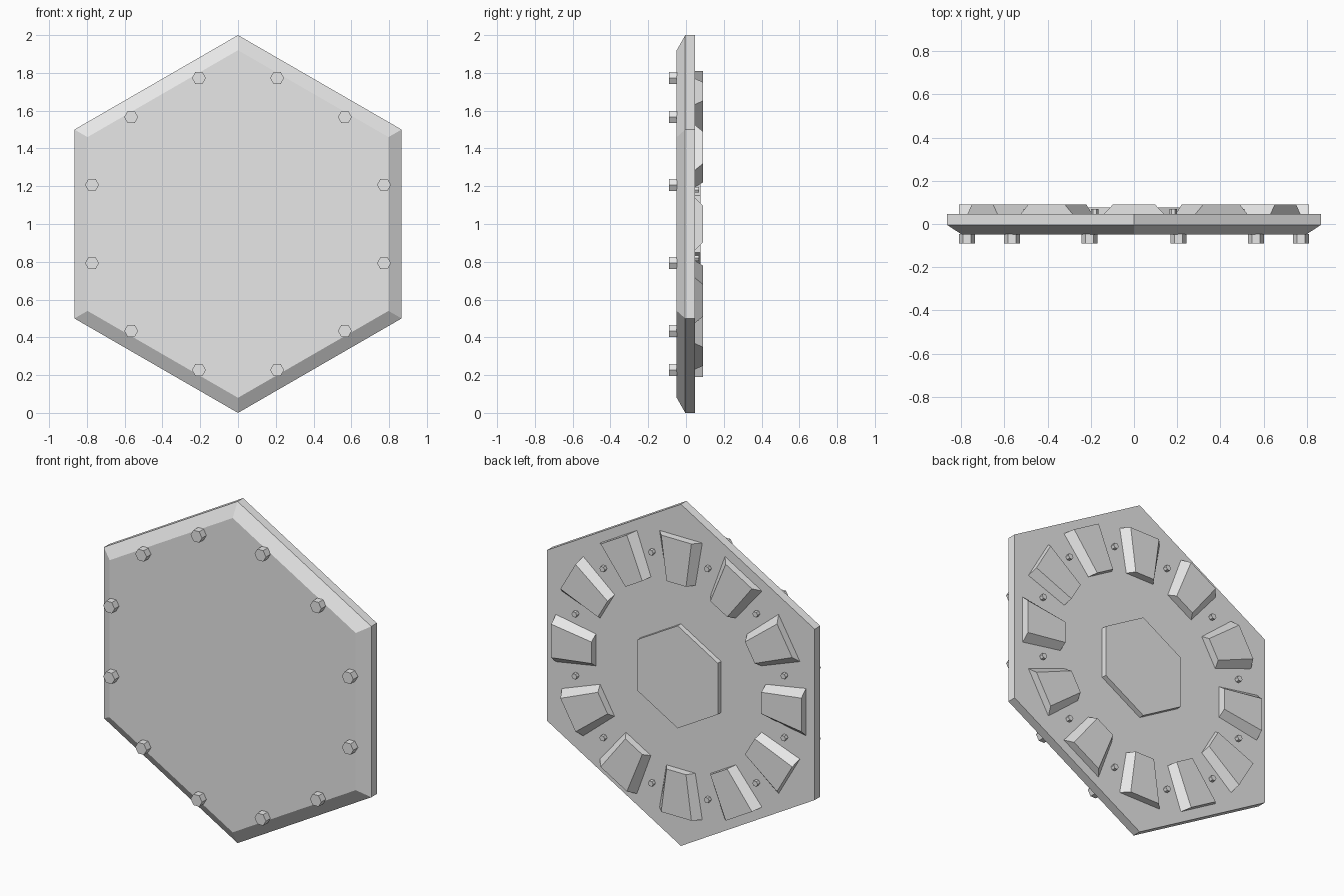
import bpy, bmesh, math

if "Cube" in bpy.data.objects:
    bpy.data.objects.remove(bpy.data.objects["Cube"])

grey = bpy.data.materials.new("plain_grey")
grey.diffuse_color = (0.8, 0.8, 0.8, 1)
grey.use_nodes = True
grey.node_tree.nodes["Principled BSDF"].inputs["Base Color"].default_value = grey.diffuse_color

CENTRE_Z = 1.0


def ring(radius, y, start=0.0, cx=0.0, cz=0.0):
    """Six points of a hexagon facing along y."""
    return [(cx + radius * math.cos(start + i * math.pi / 3), y,
             cz + radius * math.sin(start + i * math.pi / 3)) for i in range(6)]


def loft(name, rings, turn=0.0):
    """Closed solid through equal-sized rings, turned about the y axis."""
    bm = bmesh.new()
    c, s = math.cos(turn), math.sin(turn)
    loops = [[bm.verts.new((x * c - z * s, y, x * s + z * c + CENTRE_Z))
              for x, y, z in r] for r in rings]
    n = len(rings[0])
    for a, b in zip(loops, loops[1:]):
        for i in range(n):
            j = (i + 1) % n
            bm.faces.new((a[i], a[j], b[j], b[i]))
    bm.faces.new(loops[0])
    bm.faces.new(loops[-1])
    bmesh.ops.recalc_face_normals(bm, faces=bm.faces)
    mesh = bpy.data.meshes.new(name)
    bm.to_mesh(mesh)
    bm.free()
    mesh.materials.append(grey)
    obj = bpy.data.objects.new(name, mesh)
    bpy.context.collection.objects.link(obj)
    return obj


def wedge(y, inner, outer):
    """Trapezoid outline that widens away from the centre."""
    return [(0.55, y, -inner), (0.81, y, -outer), (0.81, y, outer), (0.55, y, inner)]


# Main plate with a chamfered front edge
UP = math.pi / 2
loft("hex_plate", [ring(0.92, -0.049, UP), ring(1.0, -0.004, UP), ring(1.0, 0.047, UP)])

# Raised hexagon in the middle of the back
loft("back_centre_plate", [ring(0.30, 0.045, UP), ring(0.30, 0.077, UP)])

for k in range(12):
    # Sloped wedge blocks around the back
    loft(f"back_block_{k + 1}", [wedge(0.045, 0.095, 0.14), wedge(0.09, 0.063, 0.098)],
         k * math.pi / 6)

    # Bolt heads on the front and small pins on the back, between the blocks
    a = math.radians(15 + 30 * k)
    fx, fz = 0.8 * math.cos(a), 0.8 * math.sin(a)
    loft(f"front_bolt_{k + 1}", [ring(0.037, -0.09, 0, fx, fz), ring(0.037, -0.047, 0, fx, fz)])
    bx, bz = 0.7 * math.cos(a), 0.7 * math.sin(a)
    loft(f"back_pin_{k + 1}", [ring(0.017, 0.045, 0, bx, bz), ring(0.017, 0.069, 0, bx, bz)])
